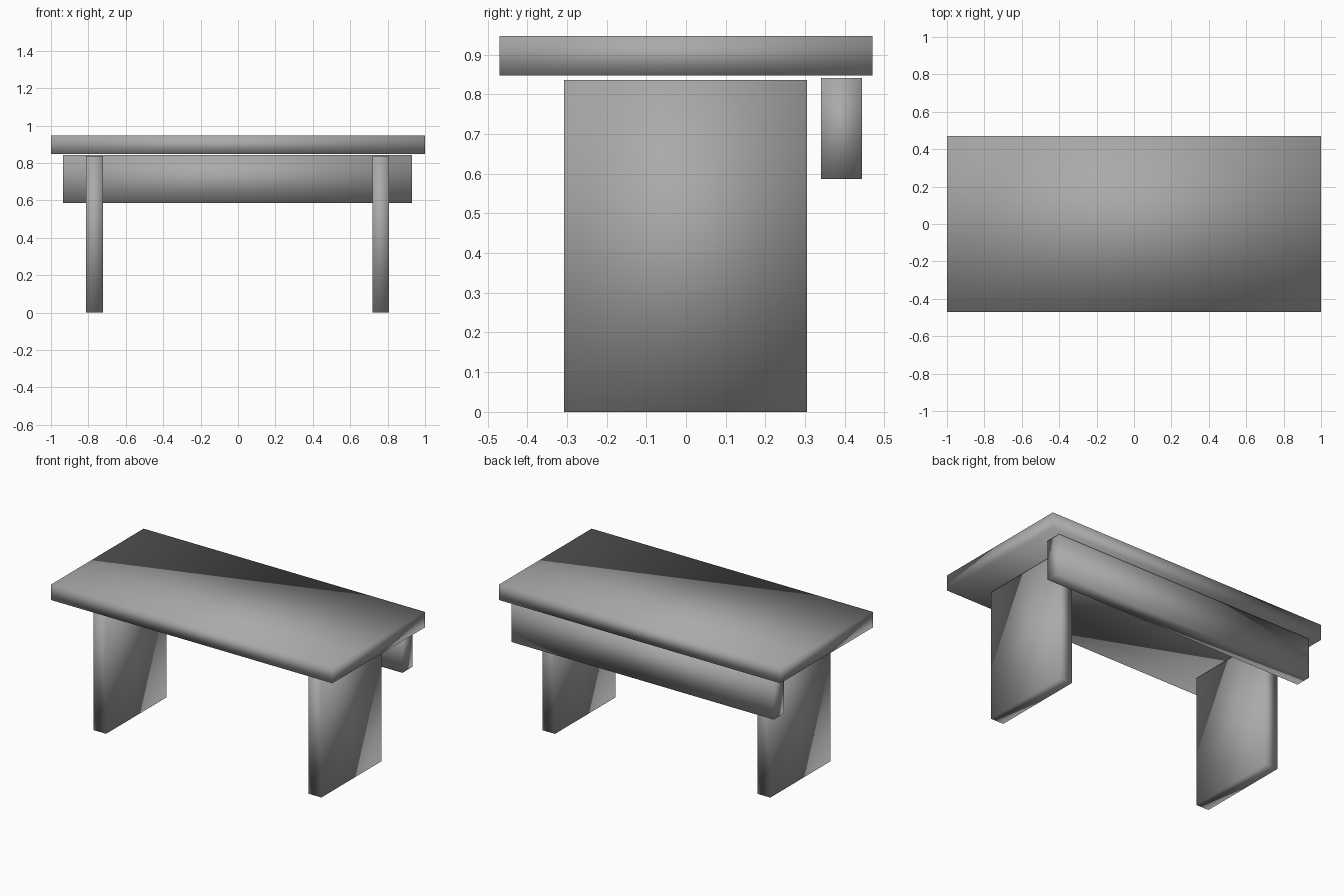
import bpy

# Remove the default cube
cube = bpy.data.objects.get("Cube")
if cube:
    bpy.data.objects.remove(cube, do_unlink=True)


def make_material(name, colour):
    mat = bpy.data.materials.new(name)
    mat.use_nodes = True
    mat.diffuse_color = colour
    mat.node_tree.nodes["Principled BSDF"].inputs["Base Color"].default_value = colour
    return mat


grey = make_material("warm grey", (0.4, 0.4, 0.39, 1))


def board(name, low, high):
    """Box between two opposite corners, with softly shaded corners."""
    centre = [(a + b) / 2 for a, b in zip(low, high)]
    bpy.ops.mesh.primitive_cube_add(size=1, location=centre)
    obj = bpy.context.object
    obj.name = name
    obj.scale = [b - a for a, b in zip(low, high)]
    bpy.ops.object.transform_apply(location=False, rotation=False, scale=True)
    bpy.ops.object.shade_smooth()
    obj.data.materials.append(grey)
    return obj


# Desk top
board("table_top", (-1, -0.47, 0.848), (1, 0.47, 0.948))

# Slab legs
for side, x in (("right", -0.768), ("left", 0.763)):
    board(side + "_leg", (x - 0.045, -0.307, 0), (x + 0.045, 0.305, 0.836))

# Modesty panel behind the legs
board("back_panel", (-0.935, 0.34, 0.587), (0.931, 0.444, 0.842))
